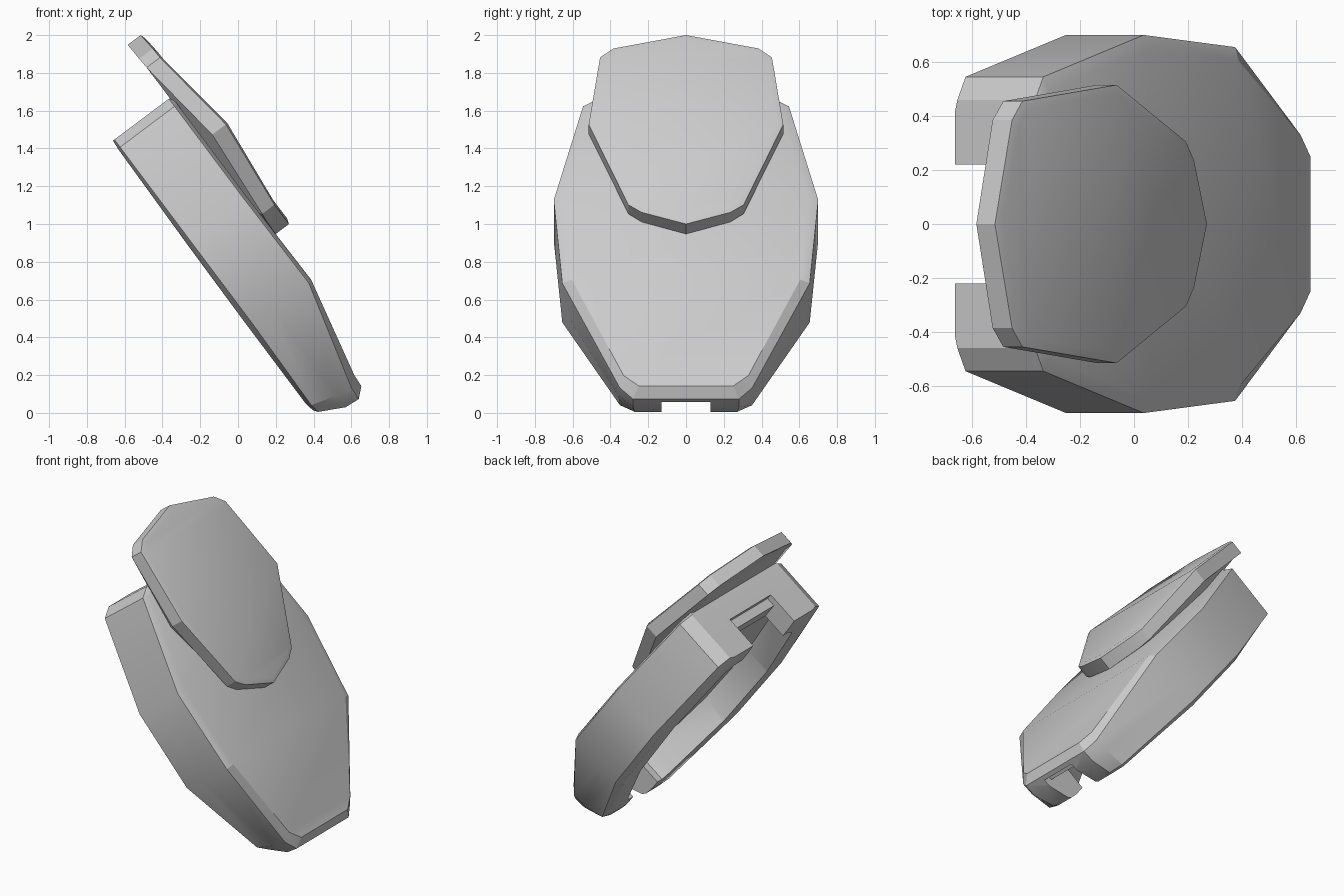
import bpy, bmesh, math

if "Cube" in bpy.data.objects:
    bpy.data.objects.remove(bpy.data.objects["Cube"])

# Work in a tilted frame: u runs down the pad, n points out of its front.
def world(u, y, n):
    return (0.6 * u + 0.8 * n, y, -0.8 * u + 0.6 * n)


def loft(name, rings):
    """Each ring is half an outline (u, y, n), mirrored in y; rings run back to front."""
    bm = bmesh.new()
    loops = []
    for half in rings:
        pts = half + [(u, -y, n) for u, y, n in reversed(half)]
        loops.append([bm.verts.new(world(*p)) for p in pts])
    count = len(loops[0])
    for a, b in zip(loops, loops[1:]):
        for i in range(count):
            j = (i + 1) % count
            bm.faces.new((a[i], a[j], b[j], b[i]))
    for ring in (loops[0], loops[-1]):          # caps as strips across the pad
        for i in range(count // 2 - 1):
            bm.faces.new((ring[i], ring[i + 1], ring[-2 - i], ring[-1 - i]))
    bmesh.ops.remove_doubles(bm, verts=bm.verts, dist=1e-4)
    bmesh.ops.dissolve_degenerate(bm, edges=bm.edges, dist=1e-4)
    bmesh.ops.recalc_face_normals(bm, faces=bm.faces)
    mesh = bpy.data.meshes.new(name)
    bm.to_mesh(mesh)
    bm.free()
    obj = bpy.data.objects.new(name, mesh)
    bpy.context.collection.objects.link(obj)
    return obj


def prism(name, outline, n0, n1):
    return loft(name, [[(u, y, n) for u, y in outline] for n in (n0, n1)])


def activate(obj):
    bpy.ops.object.select_all(action='DESELECT')
    obj.select_set(True)
    bpy.context.view_layer.objects.active = obj


def cut(obj, cutter):
    cutter.hide_render = True
    mod = obj.modifiers.new("cut", 'BOOLEAN')
    mod.operation = 'DIFFERENCE'
    mod.solver = 'EXACT'
    mod.object = cutter
    activate(obj)
    bpy.ops.object.modifier_apply(modifier=mod.name)
    bpy.data.objects.remove(cutter)


# Main shell, chamfered front and back, with a rounded lower end
top = [(-1.55, 0.46), (-1.50, 0.545), (-0.88, 0.70), (-0.34, 0.655)]
back_face = [(-1.55, 0.42, 0.335), (-1.49, 0.495, 0.33), (-0.87, 0.65, 0.32),
             (-0.36, 0.605, 0.316), (0.17, 0.32, 0.316), (0.225, 0.25, 0.325)]
back = [(u, y, 0.345) for u, y in top] + [(0.20, 0.35, 0.335), (0.250, 0.27, 0.342)]
mid = [(u, y, 0.474) for u, y in top] + [(0.24, 0.358, 0.474), (0.318, 0.28, 0.474)]
rim = [(u, y, 0.705) for u, y in top[:3]] + [(-0.325, 0.655, 0.712), (0.255, 0.35, 0.56), (0.325, 0.28, 0.555)]
face = [(-1.546, 0.43, 0.724), (-1.49, 0.495, 0.724), (-0.88, 0.645, 0.724),
        (-0.332, 0.605, 0.733), (0.212, 0.33, 0.612), (0.278, 0.25, 0.608)]
shell = loft("main_shell", [back_face, back, mid, rim, face])

# Hollow back, and the strap notches at both ends with a shallow recess above
cut(shell, prism("cavity_cutter", [(-1.40, 0.28), (-1.35, 0.36), (-0.86, 0.50),
                                   (-0.38, 0.455), (0.05, 0.22), (0.09, 0.18)], 0.1, 0.50))
for end, half, u_in, u_step, u_out, n_top in (("top", 0.22, -1.36, -1.51, -1.8, 0.555),
                                              ("bottom", 0.13, 0.06, 0.27, 0.5, 0.525)):
    cut(shell, prism(end + "_notch_cutter", [(u_in, half), (u_out, half)], 0.15, 0.495))
    cut(shell, prism(end + "_recess_cutter", [(u_step, half), (u_out, half)], 0.14, n_top))

# Upper plate, creased across its widest line, its underside sinking onto the shell
plate_rim = [(-1.909, 0.0, 0.788), (-1.814, 0.385, 0.796), (-1.753, 0.455, 0.798),
             (-1.26, 0.515, 0.865), (-0.766, 0.305, 0.815), (-0.716, 0.235, 0.815),
             (-0.638, 0.0, 0.816)]
plate_back_n = [0.702, 0.706, 0.71, 0.775, 0.735, 0.73, 0.728]
plate_back = [(u, y, n) for (u, y, _), n in zip(plate_rim, plate_back_n)]
plate_under = [(-1.26 + (u + 1.26) * 0.93, y * 0.9, 0.712) for u, y, n in plate_rim]
plate_face = [(-1.26 + (u + 1.26) * 0.95, y * 0.94, n + 0.01) for u, y, n in plate_rim]
plate = loft("upper_plate", [plate_under, plate_back, plate_rim, plate_face])

for part in (shell, plate):
    activate(part)
    bpy.ops.object.shade_smooth_by_angle(angle=math.radians(25))
